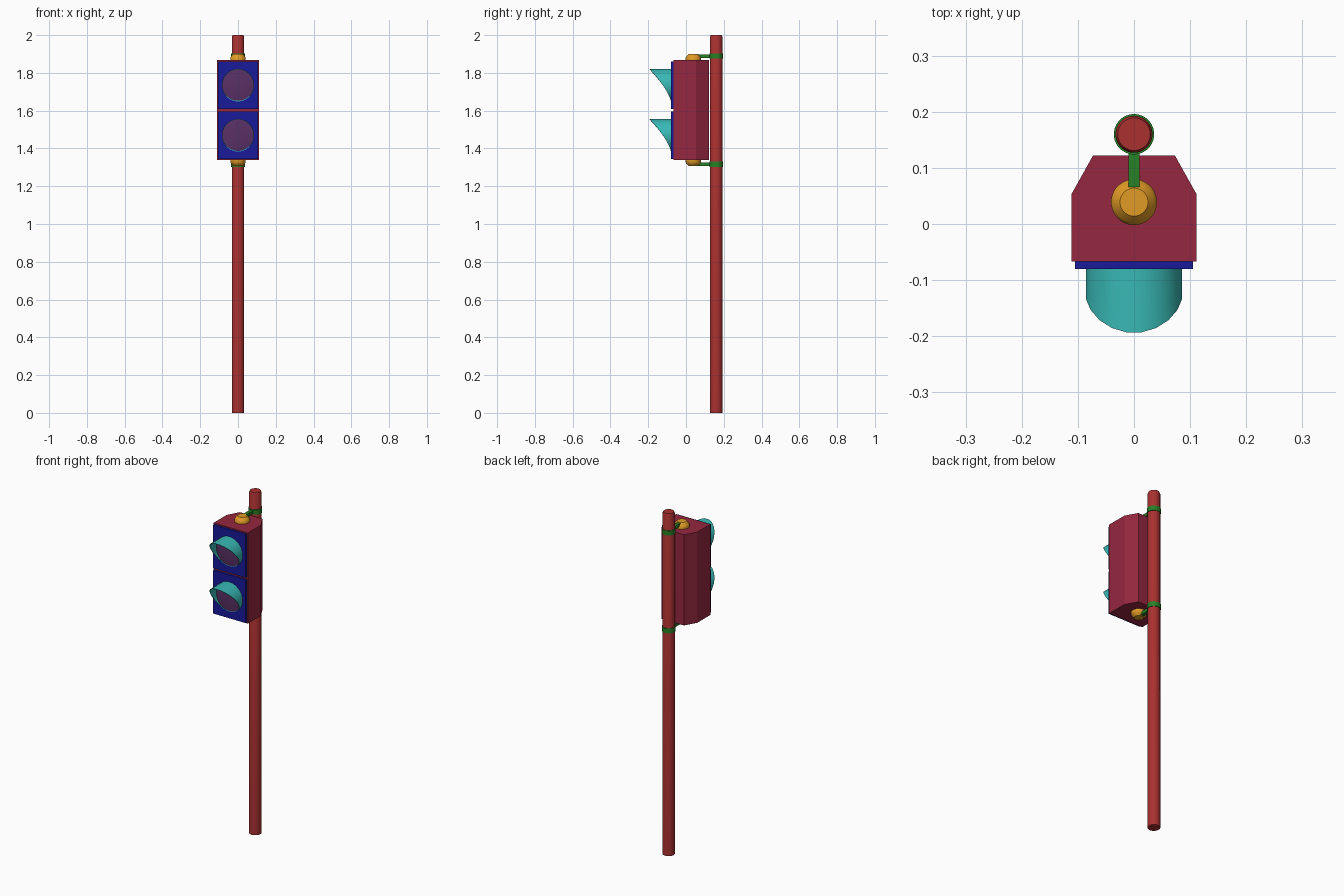
import bpy, math

if "Cube" in bpy.data.objects:
    bpy.data.objects.remove(bpy.data.objects["Cube"])

MID = 1.603          # height of the joint between the two lamp sections
POLE_Y = 0.16


def material(name, rgb):
    m = bpy.data.materials.new(name)
    m.diffuse_color = (*rgb, 1)
    m.use_nodes = True
    m.node_tree.nodes["Principled BSDF"].inputs["Base Color"].default_value = m.diffuse_color
    return m


RED = material("pole_red", (0.40, 0.03, 0.03))
MAROON = material("housing_maroon", (0.30, 0.02, 0.05))
BLUE = material("door_blue", (0.01, 0.01, 0.33))
PURPLE = material("lens_purple", (0.10, 0.03, 0.13))
TEAL = material("visor_teal", (0.04, 0.48, 0.46))
ORANGE = material("cap_orange", (0.75, 0.33, 0.02))
GREEN = material("clamp_green", (0.02, 0.22, 0.02))


def make(name, verts, faces, mat, smooth=False):
    me = bpy.data.meshes.new(name)
    me.from_pydata(verts, [], faces)
    me.materials.append(mat)
    ob = bpy.data.objects.new(name, me)
    bpy.context.collection.objects.link(ob)
    if smooth:
        bpy.ops.object.select_all(action='DESELECT')
        bpy.context.view_layer.objects.active = ob
        ob.select_set(True)
        bpy.ops.object.shade_smooth_by_angle(angle=math.radians(35))
    return ob


def lathe(name, profile, centre, mat, axis='Z', n=32):
    """Closed solid from (radius, height) rings about Z or pointing to -Y."""
    verts, faces = [], []
    for r, h in profile:
        for i in range(n):
            a = 2 * math.pi * (i + 0.5) / n
            u, v = r * math.cos(a), r * math.sin(a)
            p = (u, v, h) if axis == 'Z' else (u, -h, v)
            verts.append(tuple(c + d for c, d in zip(centre, p)))
    for k in range(len(profile) - 1):
        for i in range(n):
            j = (i + 1) % n
            faces.append((k * n + i, k * n + j, (k + 1) * n + j, (k + 1) * n + i))
    faces.append(tuple(reversed(range(n))))
    faces.append(tuple(range(len(verts) - n, len(verts))))
    ob = make(name, verts, faces, mat, True)
    return ob


def prism(name, outline, z0, z1, mat):
    """Vertical extrusion of a counter-clockwise XY outline."""
    n = len(outline)
    verts = [(x, y, z) for z in (z0, z1) for x, y in outline]
    faces = [(i, (i + 1) % n, n + (i + 1) % n, n + i) for i in range(n)]
    faces += [tuple(reversed(range(n))), tuple(range(n, 2 * n))]
    return make(name, verts, faces, mat)


def box(name, x, y0, y1, z0, z1, mat):
    return prism(name, [(-x, y0), (x, y0), (x, y1), (-x, y1)], z0, z1, mat)


def visor(name, z, n=20, r=0.087, wall=0.003):
    """Thin tube whose front edge sweeps back from the top to the bottom."""
    verts, faces = [], []
    for i in range(n):
        a = 2 * math.pi * (i + 0.5) / n
        depth = 0.114 * ((1 + math.cos(a)) / 2) ** 1.4 + 0.001
        for rad, y in ((r, -0.079), (r, -0.079 - depth),
                       (r - wall, -0.079 - depth), (r - wall, -0.079)):
            verts.append((rad * math.sin(a), y, z + rad * math.cos(a)))
    for i in range(n):
        p, q = 4 * i, 4 * ((i + 1) % n)
        for k in range(4):
            m = (k + 1) % 4
            faces.append((p + k, p + m, q + m, q + k))
    return make(name, verts, faces, TEAL, True)


# Pole with a slightly eased top
lathe("pole", [(0.033, 0), (0.033, 1.99), (0.029, 2.0)], (0, POLE_Y, 0), RED)

# Lamp sections: housing, door, lens and visor
outline = [(-0.111, -0.067), (0.111, -0.067), (0.111, 0.054),
           (0.073, 0.122), (-0.073, 0.122), (-0.111, 0.054)]
for label, s in (("upper", 1), ("lower", -1)):
    zc = MID + s * 0.1325
    prism(label + "_housing", outline, zc - 0.1325, zc + 0.1325, MAROON)
    box(label + "_door", 0.105, -0.08, -0.067, zc - 0.126, zc + 0.126, BLUE)
    lathe(label + "_lens", [(0.083, 0.075), (0.083, 0.081), (0.06, 0.084), (0.03, 0.086)],
          (0, 0, zc), PURPLE, 'Y')
    visor(label + "_visor", zc)

    # Mounting cap, bracket arm and pole clamp, mirrored about the joint
    cap = [(0.041, s * 0.263), (0.041, s * 0.277), (0.036, s * 0.285), (0.025, s * 0.297)]
    lathe(label + "_cap", cap if s > 0 else cap[::-1], (0, 0.039, MID), ORANGE)
    za = MID + s * 0.286
    box(label + "_bracket_arm", 0.01, 0.066, 0.135, za - 0.009, za + 0.009, GREEN)
    lathe(label + "_pole_clamp", [(0.036, -0.014), (0.036, 0.014)], (0, POLE_Y, za), GREEN)
